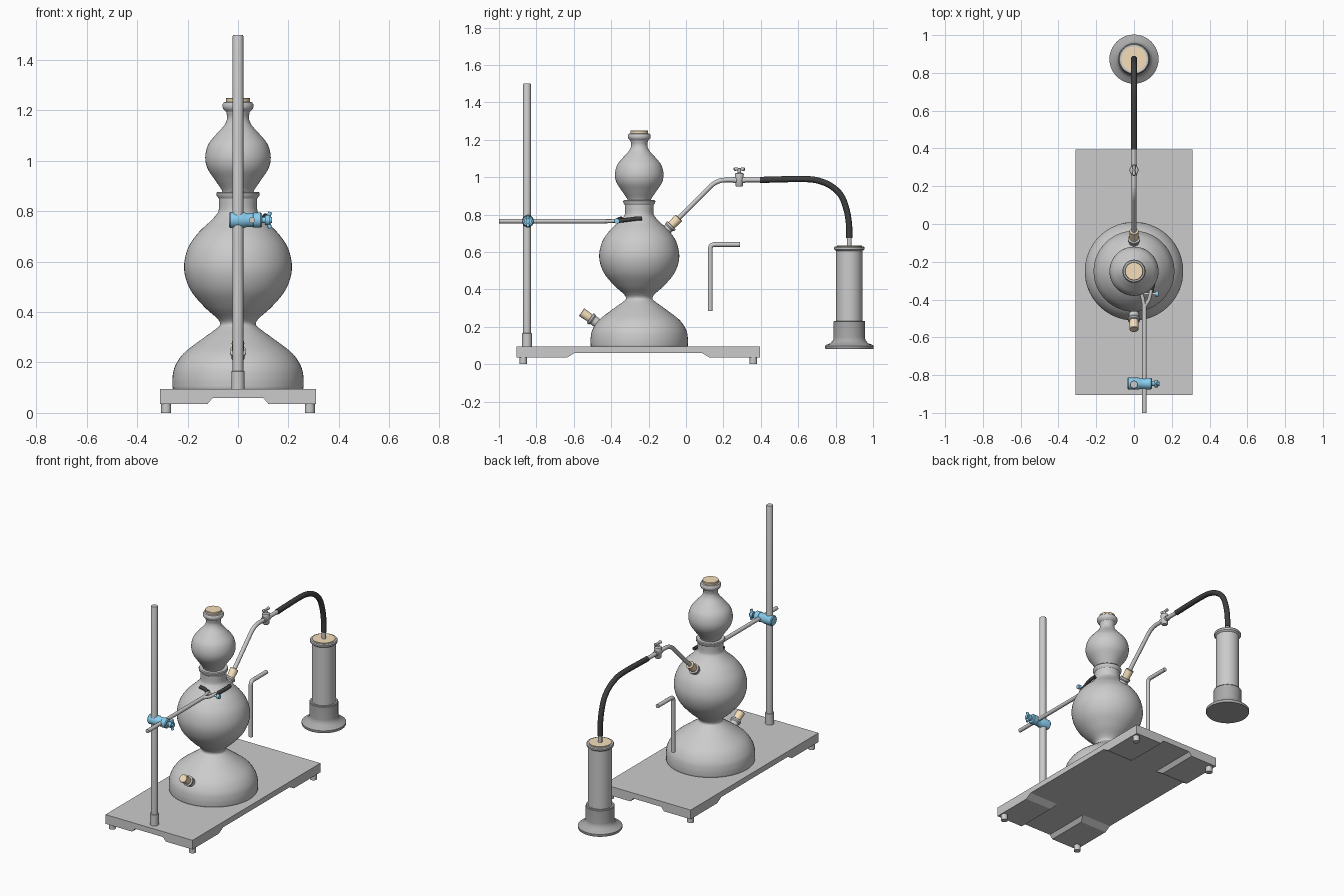
import bpy, bmesh, math
from mathutils import Vector

if "Cube" in bpy.data.objects:
    bpy.data.objects.remove(bpy.data.objects["Cube"])


def material(name, rgb):
    m = bpy.data.materials.new(name)
    m.diffuse_color = (*rgb, 1)
    m.use_nodes = True
    m.node_tree.nodes["Principled BSDF"].inputs["Base Color"].default_value = m.diffuse_color
    return m


BLUE = material("blue_metal", (0.25, 0.62, 0.87))
CORK = material("cork", (0.92, 0.74, 0.50))
BLACK = material("black_rubber", (0.05, 0.05, 0.05))
DARK = material("dark_plastic", (0.4, 0.4, 0.4))


def finish(name, bm, mat=None, smooth=True):
    bmesh.ops.recalc_face_normals(bm, faces=bm.faces)
    me = bpy.data.meshes.new(name)
    bm.to_mesh(me)
    bm.free()
    ob = bpy.data.objects.new(name, me)
    bpy.context.collection.objects.link(ob)
    if mat:
        me.materials.append(mat)
    if smooth:
        me.polygons.foreach_set("use_smooth", [True] * len(me.polygons))
        me.set_sharp_from_angle(angle=math.radians(35))
    return ob


def skin(bm, rings):
    n = len(rings[0])
    for a, b in zip(rings, rings[1:]):
        for i in range(n):
            bm.faces.new((a[i], a[(i + 1) % n], b[(i + 1) % n], b[i]))
    bm.faces.new(rings[0])
    bm.faces.new(rings[-1])


def spline(pts, steps=5):
    """Smooth curve through the given points."""
    p = [Vector(q) for q in pts]
    p = [2 * p[0] - p[1]] + p + [2 * p[-1] - p[-2]]
    out = []
    for a, b, c, d in zip(p, p[1:], p[2:], p[3:]):
        for k in range(steps):
            t = k / steps
            out.append(0.5 * (2 * b + (c - a) * t + (2 * a - 5 * b + 4 * c - d) * t * t
                              + (3 * b - a - 3 * c + d) * t ** 3))
    return out + [p[-2]]


def lathe(name, profile, origin=(0, 0, 0), axis=(0, 0, 1), mat=None, segs=40):
    """Turn (radius, height) pairs about an axis."""
    q = Vector((0, 0, 1)).rotation_difference(Vector(axis))
    bm = bmesh.new()
    rings = []
    for r, h in profile:
        rings.append([bm.verts.new(Vector(origin) + q @ Vector(
            (r * math.cos(i * math.tau / segs), r * math.sin(i * math.tau / segs), h)))
            for i in range(segs)])
    skin(bm, rings)
    return finish(name, bm, mat)


def rod(name, a, b, r, mat=None, segs=24):
    d = Vector(b) - Vector(a)
    return lathe(name, [(r, 0), (r, d.length)], a, d, mat, segs)


def tube(name, pts, r, mat=None, bend=0.0, segs=16):
    """Round tube along a path in which corners are rounded by `bend`."""
    p = [Vector(q) for q in pts]
    path = [p[0]]
    for a, b, c in zip(p, p[1:], p[2:]):
        if bend:
            s, e = b + (a - b).normalized() * bend, b + (c - b).normalized() * bend
            path += [s.lerp(b, t / 8).lerp(b.lerp(e, t / 8), t / 8) for t in range(9)]
        else:
            path.append(b)
    path.append(p[-1])
    bm = bmesh.new()
    rings, u, last = [], None, None
    for i, c in enumerate(path):
        t = (path[min(i + 1, len(path) - 1)] - path[max(i - 1, 0)]).normalized()
        u = t.orthogonal().normalized() if u is None else last.rotation_difference(t) @ u
        last, v = t, t.cross(u)
        rings.append([bm.verts.new(c + r * (u * math.cos(k * math.tau / segs)
                                            + v * math.sin(k * math.tau / segs)))
                      for k in range(segs)])
    skin(bm, rings)
    return finish(name, bm, mat)


def block(name, low, high):
    """Solid between two rectangles (x0, x1, y0, y1, z)."""
    bm = bmesh.new()
    skin(bm, [[bm.verts.new(c) for c in ((x0, y0, z), (x1, y0, z), (x1, y1, z), (x0, y1, z))]
              for x0, x1, y0, y1, z in (low, high)])
    return finish(name, bm, smooth=False)


# Stand: plate, four corner pads with sloped inner edges, feet
YC = -0.255
block("base_plate", (-.31, .31, YC - .65, YC + .65, .06), (-.31, .31, YC - .65, YC + .65, .095))
for sx in (-1, 1):
    for sy in (-1, 1):
        block("base_pad", (sx * .12, sx * .31, YC + sy * .38, YC + sy * .65, .036),
              (sx * .10, sx * .31, YC + sy * .34, YC + sy * .65, .06))
        lathe("foot", [(.02, 0), (.02, .04)], (sx * .285, YC + sy * .615, 0), segs=24)
lathe("stand_rod", [(.026, .09), (.026, .165), (.021, .167), (.021, 1.495), (.019, 1.5)],
      (0, -.85, 0), segs=32)

# Blue boss head and its wing screw
ZC = .765
lathe("boss_head", [(.028, 0), (.032, .005), (.032, .06), (.028, .067), (.028, .095),
                    (.03, .097), (.03, .125), (.026, .13)], (-.035, -.845, ZC), (1, 0, 0), BLUE)
rod("boss_screw", (.09, -.845, ZC), (.135, -.845, ZC), .012, BLUE)
rod("boss_knob", (.108, -.845, ZC), (.126, -.845, ZC), .02, BLUE)
for s in (-1, 1):
    tube("boss_wing", [(.115, -.845, ZC), (.128, -.845, ZC + s * .032)], .008, BLUE)

# Clamp arm with forked prongs and rubber jaws
rod("clamp_arm", (.055, -1, ZC), (.055, -.42, ZC), .012)
tube("clamp_prong_left", [(.055, -.44, ZC), (.045, -.39, ZC), (.035, -.35, ZC + .004)], .010)
tube("clamp_prong_right", [(.055, -.44, ZC), (.08, -.40, ZC), (.092, -.35, ZC + .004)], .010)
rod("clamp_screw", (.03, -.37, ZC), (.12, -.37, ZC), .007)
rod("clamp_knob", (.112, -.37, ZC), (.13, -.37, ZC), .014, BLUE)
tube("jaw_left", [(.04, -.365, ZC + .006), (.01, -.352, ZC + .012), (-.025, -.347, ZC + .014)],
     .011, BLACK, .01)
tube("jaw_right", [(.09, -.365, ZC), (.103, -.31, ZC + .008), (.11, -.27, ZC + .013),
                   (.108, -.235, ZC + .015)], .011, BLACK, .01)

# Gas generator: dome, large bulb with collar, upper bulb with stopper
C = (0, -.25, 0)
body = [(.258, .095)] + spline([(.26, .10), (.26, .14), (.25, .185), (.215, .237), (.14, .295),
                                (.085, .335), (.071, .352), (.083, .375), (.135, .422),
                                (.19, .49), (.214, .57), (.2, .65), (.16, .712), (.11, .76),
                                (.083, .79), (.076, .81), (.076, .85)])
body += [(.085, .862), (.086, .872), (.082, .877), (.065, .877)]
lathe("flask_body", body, C, segs=56)
funnel = spline([(.058, .86), (.065, .885), (.092, .925), (.121, .97), (.13, 1.015),
                 (.118, 1.065), (.085, 1.107), (.054, 1.142), (.043, 1.17), (.047, 1.195)])
funnel += [(.058, 1.205), (.061, 1.213), (.061, 1.224), (.056, 1.232), (.047, 1.234)]
lathe("upper_bulb", funnel, C, segs=48)
lathe("top_cork", [(.044, 1.2), (.048, 1.247), (.046, 1.25)], C, mat=CORK)

# Two stoppered side outlets
for name, origin, axis, k in (("lower", (0, -.43, .19), (0, -.825, .565), .1),
                              ("upper", (0, -.13, .69), (0, .707, .707), .075)):
    lathe(name + "_outlet", [(.026, 0), (.026, k - .02), (.032, k - .012), (.032, k - .002),
                             (.028, k)], origin, axis, segs=32)
    lathe(name + "_cork", [(.022, k - .02), (.025, k + .053), (.023, k + .056)],
          origin, axis, CORK, 32)

# Delivery tube with stopcock, then rubber hose into the jar
tube("delivery_tube", [(0, -.08, .74), (0, .165, .985), (0, .42, .985)], .0125, bend=.05)
rod("tap_sleeve", (0, .255, .985), (0, .315, .985), .017)
lathe("tap_body", [(.016, .95), (.02, .955), (.024, 1.015), (.022, 1.02), (.009, 1.024),
                   (.009, 1.045)], (0, .285, 0), segs=28)
lathe("tap_handle", [(.004, -.031), (.01, -.026), (.006, 0), (.01, .026), (.004, .031)],
      (0, .285, 1.043), (0, 1, 0), segs=20)
tube("rubber_hose", spline([(0, .395, .985), (0, .5, .988), (0, .62, .99), (0, .7, .983),
                            (0, .775, .953), (0, .83, .9), (0, .86, .82), (0, .872, .74),
                            (0, .873, .675)], 6), .0165, BLACK)
J = (0, .873, 0)
lathe("jar_inlet", [(.0125, .58), (.0125, .69)], J, segs=20)

# Measuring jar with dark foot
lathe("jar", [(.07, .2), (.07, .605), (.08, .613), (.081, .624), (.077, .63), (.066, .63)], J)
lathe("jar_cork", [(.064, .6), (.067, .634)], J, mat=CORK)
lathe("jar_foot", [(.128, .082), (.13, .086), (.13, .098), (.122, .104), (.1, .112),
                   (.086, .13), (.084, .145), (.084, .228), (.081, .232), (.068, .232)],
      J, mat=DARK)

# Loose bent tube beside the flask
tube("bent_tube", [(0, .13, .285), (0, .13, .64), (0, .29, .64)], .0125, bend=.025)
